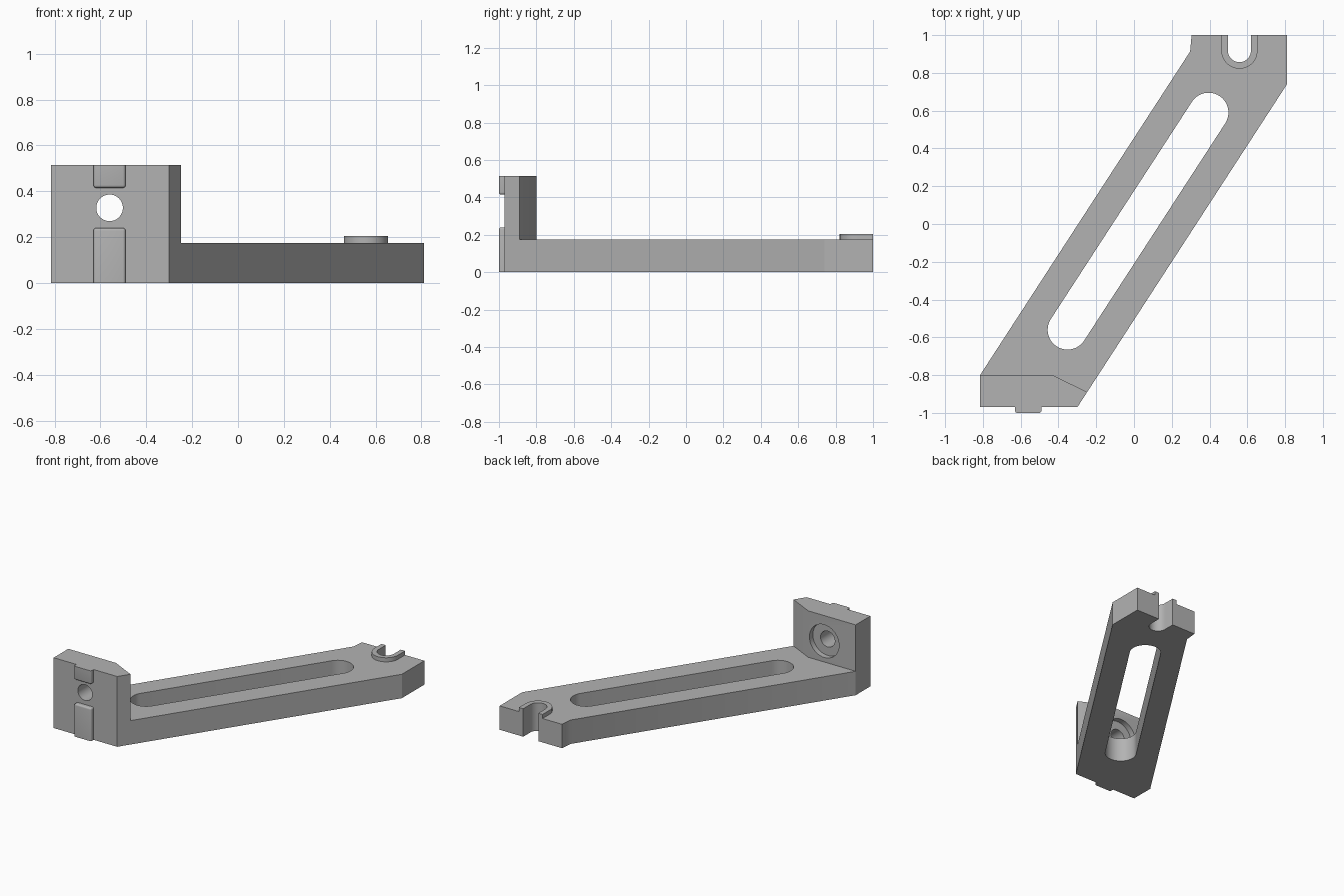
import bpy, bmesh
from math import pi, sin, cos, atan2, hypot

if "Cube" in bpy.data.objects:
    bpy.data.objects.remove(bpy.data.objects["Cube"])

grey = bpy.data.materials.new("plain grey")
grey.use_nodes = True
colour = (0.45, 0.45, 0.45, 1)
grey.diffuse_color = colour
grey.node_tree.nodes["Principled BSDF"].inputs["Base Color"].default_value = colour


def arc(cx, cy, r, start, end, steps=24):
    angles = [start + (end - start) * i / steps for i in range(steps + 1)]
    return [(cx + r * cos(a), cy + r * sin(a)) for a in angles]


def prism(name, outline, low, high):
    """Extrude a plan outline between two heights."""
    bm = bmesh.new()
    face = bm.faces.new([bm.verts.new((x, y, low)) for x, y in outline])
    top = bmesh.ops.extrude_face_region(bm, geom=[face])["geom"]
    bmesh.ops.translate(bm, vec=(0, 0, high - low),
                        verts=[v for v in top if isinstance(v, bmesh.types.BMVert)])
    bmesh.ops.recalc_face_normals(bm, faces=bm.faces)
    mesh = bpy.data.meshes.new(name)
    bm.to_mesh(mesh)
    bm.free()
    mesh.materials.append(grey)
    obj = bpy.data.objects.new(name, mesh)
    bpy.context.collection.objects.link(obj)
    return obj


def cut(target, cutter):
    """Subtract the cutter and throw it away."""
    cutter.hide_render = True
    mod = target.modifiers.new("cut", "BOOLEAN")
    mod.operation, mod.solver, mod.object = "DIFFERENCE", "EXACT", cutter
    bpy.context.view_layer.objects.active = target
    bpy.ops.object.modifier_apply(modifier=mod.name)
    bpy.data.objects.remove(cutter)


def smooth(obj):
    bpy.ops.object.select_all(action="DESELECT")
    obj.select_set(True)
    bpy.context.view_layer.objects.active = obj
    bpy.ops.object.shade_smooth_by_angle(angle=pi / 6)


DECK, TOP, RIM = 0.175, 0.515, 0.205
FRONT, BACK = -0.97, -0.80

# Slanted arm with an open notch at its back end
notch_x, notch_y, notch_r, rim_r = 0.558, 0.918, 0.061, 0.096
inner = arc(notch_x, notch_y, notch_r, 0, -pi)
notch = [(notch_x + notch_r, 1)] + inner + [(notch_x - notch_r, 1)]
arm = prism("slanted_arm",
            [(-0.815, FRONT), (-0.30, FRONT), (0.81, 0.74), (0.81, 1)] + notch
            + [(0.305, 1), (0.297, 0.913), (-0.815, BACK)], 0, DECK)

# Long rounded slot through the arm
ax, ay, bx, by = -0.352, -0.56, 0.395, 0.59
lean = atan2(by - ay, bx - ax)
cut(arm, prism("slot_cutter",
               arc(bx, by, 0.105, lean - pi / 2, lean + pi / 2)
               + arc(ax, ay, 0.105, lean + pi / 2, lean + 3 * pi / 2), -0.1, 0.4))
smooth(arm)

# Raised lip around the notch
outer = arc(notch_x, notch_y, rim_r, -pi, 0)
smooth(prism("notch_lip",
             notch + [(notch_x - rim_r, 1)] + outer + [(notch_x + rim_r, 1)], DECK, RIM))

# Upright plate with a counterbored screw hole
plate = prism("upright_plate", [(-0.815, FRONT), (-0.30, FRONT), (-0.248, -0.89),
                                (-0.43, BACK), (-0.815, BACK)], DECK, TOP)
for radius, start, end in ((0.058, -1.1, -0.6), (0.12, -0.84, -0.6)):
    bore = prism("bore_cutter", arc(0, 0, radius, 0, 2 * pi, 48)[:-1], start, end)
    bore.rotation_euler.x = -pi / 2
    bore.location = (-0.56, 0, 0.328)
    bpy.context.view_layer.update()
    cut(plate, bore)
smooth(plate)

# Locating keys on the front, rounded except where flush with the plate ends
for name, low, high in (("lower_key", 0, 0.24), ("upper_key", 0.415, TOP)):
    key = prism(name, [(-0.63, -1), (-0.49, -1), (-0.49, FRONT), (-0.63, FRONT)], low, high)
    bm = bmesh.new()
    bm.from_mesh(key.data)
    flush = low if low == 0 else high
    edges = [e for e in bm.edges
             if not all(abs(v.co.z - flush) < 1e-4 for v in e.verts)
             and not all(abs(v.co.y - FRONT) < 1e-4 for v in e.verts)]
    bmesh.ops.bevel(bm, geom=edges, offset=0.012, segments=4, profile=0.5, affect="EDGES")
    bm.to_mesh(key.data)
    bm.free()
    smooth(key)
